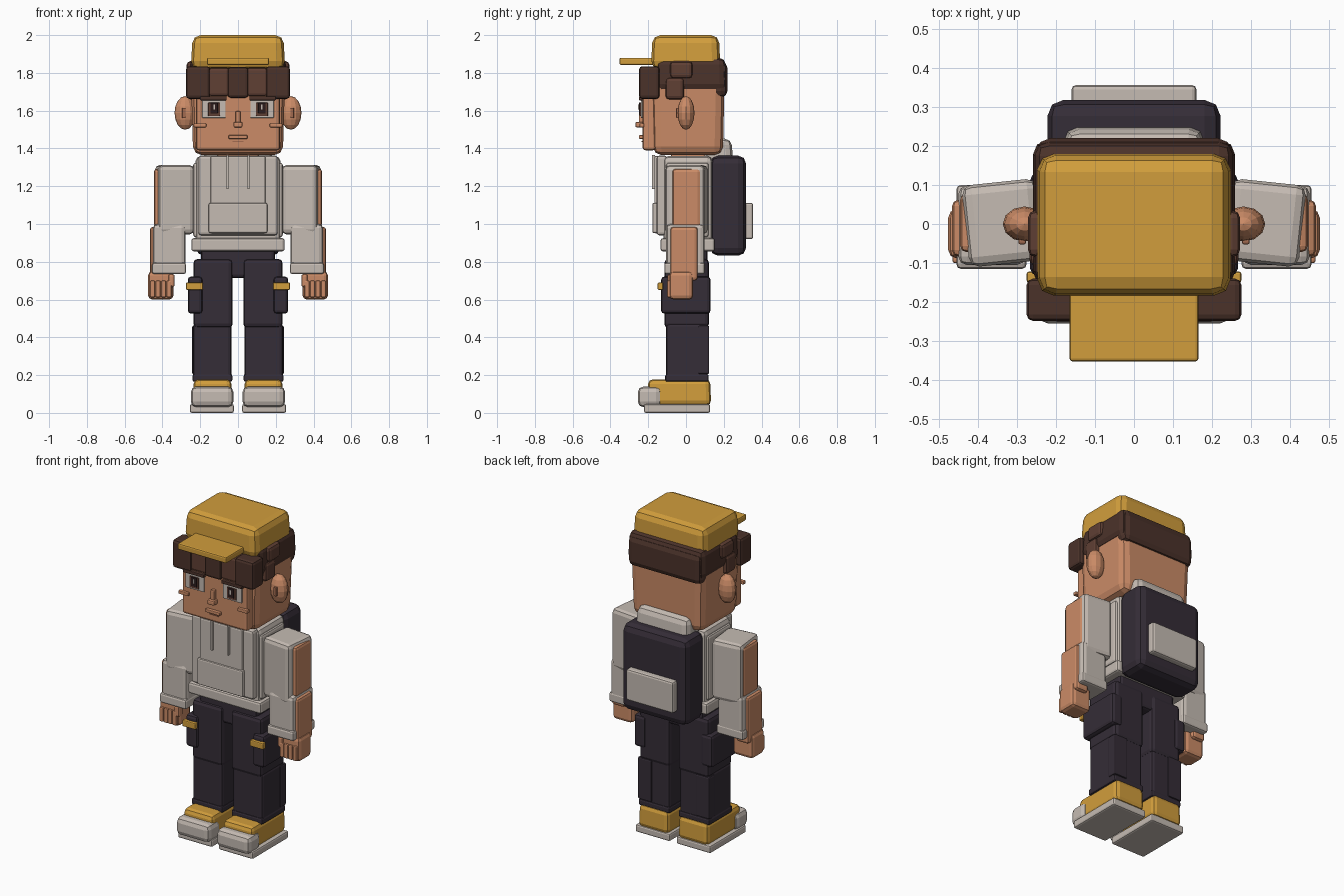
import bpy, bmesh, math
from mathutils import Matrix, Vector


def colour(name, rgb):
    m = bpy.data.materials.new(name)
    m.diffuse_color = (*rgb, 1)
    return m


YELLOW = colour("mustard", (0.64, 0.34, 0.045))
CREAM = colour("warm grey", (0.56, 0.50, 0.45))
DARK = colour("dark plum", (0.035, 0.026, 0.038))
HAIR = colour("dark brown", (0.070, 0.032, 0.023))
TUFT = colour("mid brown", (0.115, 0.050, 0.034))
SKIN = colour("skin", (0.60, 0.26, 0.135))
LINE = colour("skin shade", (0.36, 0.145, 0.08))
BLACK = colour("eye dark", (0.025, 0.012, 0.012))


def finish(bm, name, mat):
    bmesh.ops.recalc_face_normals(bm, faces=bm.faces)
    me = bpy.data.meshes.new(name)
    bm.to_mesh(me)
    bm.free()
    me.materials.append(mat)
    ob = bpy.data.objects.new(name, me)
    bpy.context.collection.objects.link(ob)
    return ob


def box(name, mat, x, y, z, bevel=0.015, seg=2, turn=0, top=(1, 1), bottom=(1, 1)):
    """Bevelled block from ranges; top/bottom scale those ends, turn is about z."""
    lo, hi = Vector((min(x), min(y), min(z))), Vector((max(x), max(y), max(z)))
    c, d = (lo + hi) / 2, hi - lo
    bm = bmesh.new()
    bmesh.ops.create_cube(bm, size=1)
    for v in bm.verts:
        k = top if v.co.z > 0 else bottom
        v.co = Vector((v.co.x * d.x * k[0], v.co.y * d.y * k[1], v.co.z * d.z))
    if bevel:
        bmesh.ops.bevel(bm, geom=bm.edges[:], offset=min(bevel, min(d) * 0.45),
                        segments=seg, profile=0.5, affect='EDGES')
    bm.transform(Matrix.Translation(c) @ Matrix.Rotation(math.radians(turn), 4, 'Z'))
    return finish(bm, name, mat)


def pair(name, mat, x, y, z, turn=0, **kw):
    """The same block on the left and the right."""
    for side, s in (("right", 1), ("left", -1)):
        box(f"{name}_{side}", mat, (s * x[0], s * x[1]), y, z, turn=s * turn, **kw)


# Cap
box("cap_crown", YELLOW, (-.25, .25), (-.185, .182), (1.82, 2.0), .042, top=(.96, .96))
box("cap_brim", YELLOW, (-.165, .165), (-.352, -.15), (1.842, 1.88), .008)

# Head, face and ears
box("head", SKIN, (-.25, .25), (-.185, .205), (1.365, 1.80), .045, bottom=(.95, .95))
box("face_plate", SKIN, (-.222, .222), (-.23, -.16), (1.39, 1.71), .016)
for side, s in (("right", 1), ("left", -1)):
    bm = bmesh.new()
    bmesh.ops.create_uvsphere(bm, u_segments=12, v_segments=8, radius=1)
    bm.transform(Matrix.Translation((s * .28, 0, 1.588)) @ Matrix.Diagonal((.056, .045, .089, 1)))
    finish(bm, f"ear_{side}", SKIN)
pair("ear_inner", LINE, (.277, .296), (-.052, -.03), (1.56, 1.615), bevel=.004)
pair("eye_white", CREAM, (.065, .19), (-.239, -.227), (1.562, 1.665), bevel=.003)
pair("iris", TUFT, (.096, .158), (-.245, -.236), (1.572, 1.642), bevel=.002)
pair("pupil", BLACK, (.107, .146), (-.250, -.242), (1.585, 1.642), bevel=.002)
pair("eye_glint", CREAM, (.121, .129), (-.253, -.247), (1.605, 1.632), bevel=0)
pair("brow", HAIR, (.06, .2), (-.250, -.225), (1.655, 1.675), bevel=.004)
pair("cheek_mark", SKIN, (.168, .235), (-.246, -.222), (1.512, 1.532), bevel=.004)
box("nose_bridge", SKIN, (-.013, .013), (-.25, -.225), (1.53, 1.597), .005)
box("nose_tip", SKIN, (-.024, .024), (-.268, -.225), (1.512, 1.54), .007)
box("mouth", SKIN, (-.05, .05), (-.25, -.225), (1.451, 1.47), .004)
box("chin_line", LINE, (-.03, .03), (-.235, -.228), (1.435, 1.44), 0)

# Hair
box("hair_band", HAIR, (-.26, .26), (-.16, .215), (1.705, 1.88), .035, top=(.97, .97))
box("hair_back", HAIR, (-.25, .25), (.13, .22), (1.67, 1.86), .035)
pair("fringe_outer", HAIR, (.148, .275), (-.248, -.14), (1.663, 1.835), bevel=.016)
pair("fringe_inner", TUFT, (.045, .158), (-.24, -.15), (1.675, 1.828), bevel=.016)
box("fringe_middle", HAIR, (-.055, .055), (-.25, -.15), (1.668, 1.83), .016)
pair("side_tuft", TUFT, (.20, .272), (-.085, .035), (1.77, 1.862), bevel=.02)
pair("sideburn", TUFT, (.20, .268), (-.108, -.01), (1.66, 1.775), bevel=.018)

# Hooded top
box("neck", SKIN, (-.11, .11), (-.08, .10), (1.32, 1.40), .01)
box("torso", CREAM, (-.225, .225), (-.12, .14), (.87, 1.36), .028)
box("chest_panel", CREAM, (-.21, .21), (-.155, -.10), (.94, 1.362), .014)
box("chest_front", CREAM, (-.145, .145), (-.168, -.13), (.95, 1.36), .008)
box("belly_pocket", CREAM, (-.155, .155), (-.178, -.15), (.952, 1.112), .008)
box("hem", CREAM, (-.247, .247), (-.135, .152), (.855, .925), .013)
pair("drawstring", CREAM, (.05, .062), (-.18, -.163), (1.185, 1.365), bevel=.003)
pair("side_fold", CREAM, (.17, .237), (-.105, .12), (.93, 1.325), bevel=.014)
box("hood", CREAM, (-.185, .185), (.09, .256), (1.27, 1.452), .035, top=(.94, .8))

# Backpack
box("backpack", DARK, (-.222, .222), (.128, .318), (.832, 1.362), .042)
box("backpack_pocket", CREAM, (-.16, .16), (.29, .356), (.92, 1.112), .012)

# Arms and hands
pair("upper_sleeve", CREAM, (.24, .432), (-.102, .108), (.945, 1.312), bevel=.025, turn=-6)
pair("upper_arm_patch", SKIN, (.37, .445), (-.072, .078), (.985, 1.292), bevel=.016)
pair("lower_sleeve", CREAM, (.278, .45), (-.105, .098), (.75, 1.0), bevel=.022)
pair("cuff", CREAM, (.275, .455), (-.115, .10), (.735, .795), bevel=.012)
pair("forearm_patch", SKIN, (.38, .466), (-.083, .062), (.70, .985), bevel=.016)
pair("hand", SKIN, (.342, .476), (-.088, .038), (.60, .75), bevel=.022)
for i in range(4):
    x = .352 + i * .029
    pair(f"finger_{i + 1}", SKIN, (x, x + .026), (-.1, -.06), (.612, .70), bevel=.006)
pair("thumb", SKIN, (.335, .37), (-.098, -.05), (.665, .735), bevel=.012)

# Trousers
box("waist", DARK, (-.195, .195), (-.10, .115), (.715, .875), .018)
pair("thigh", DARK, (.028, .236), (-.115, .122), (.45, .815), bevel=.022)
pair("shin", DARK, (.035, .238), (-.105, .115), (.17, .475), bevel=.018)
pair("calf_panel", DARK, (.15, .243), (.065, .123), (.205, .462), bevel=.008)
pair("trouser_cuff", DARK, (.03, .241), (-.11, .12), (.165, .205), bevel=.01)
pair("cargo_pocket", DARK, (.188, .266), (-.132, .13), (.525, .722), bevel=.018)
pair("pocket_tab", YELLOW, (.185, .275), (-.15, -.122), (.651, .69), bevel=.006)

# Shoes
pair("sole", CREAM, (.022, .255), (-.222, .128), (0, .046), bevel=.01)
pair("shoe_body", YELLOW, (.032, .238), (-.205, .133), (.04, .178), bevel=.025, top=(.97, .97))
pair("toe_cap", CREAM, (.024, .25), (-.255, -.13), (.03, .14), bevel=.03)
pair("shoe_tongue", CREAM, (.06, .21), (-.19, -.12), (.10, .165), bevel=.014)
